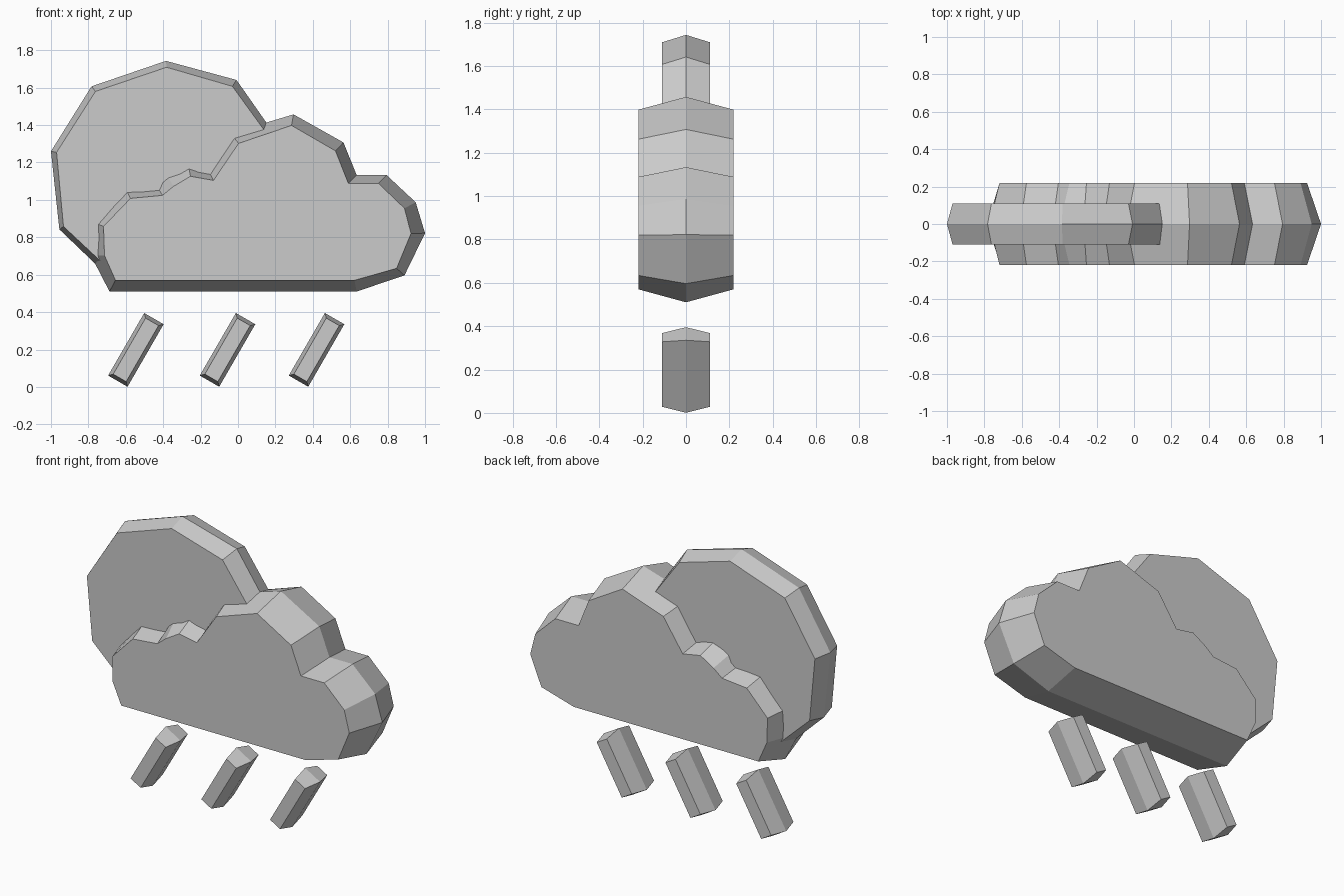
import bpy
import math


def puffed_slab(name, profile, half_depth):
    """Slab with a ridge at y=0: each profile row is (ridge x, ridge z, face x, face z)."""
    n = len(profile)
    verts = [(fx, -half_depth, fz) for _, _, fx, fz in profile]
    verts += [(rx, 0, rz) for rx, rz, _, _ in profile]
    verts += [(fx, half_depth, fz) for _, _, fx, fz in profile]
    faces = [tuple(range(n)), tuple(reversed(range(2 * n, 3 * n)))]
    for ring in (0, n):
        for i in range(n):
            j = (i + 1) % n
            faces.append((ring + j, ring + i, ring + n + i, ring + n + j))
    mesh = bpy.data.meshes.new(name)
    mesh.from_pydata(verts, [], faces)
    mesh.update()
    obj = bpy.data.objects.new(name, mesh)
    bpy.context.collection.objects.link(obj)
    return obj


# Thick front cloud, counter-clockwise from the bottom left
puffed_slab("front_cloud", [
    (-0.687, 0.51, -0.655, 0.57),
    (0.634, 0.51, 0.623, 0.57),
    (0.89, 0.596, 0.848, 0.634),
    (1.0, 0.822, 0.925, 0.82),
    (0.95, 0.987, 0.89, 0.955),
    (0.794, 1.133, 0.751, 1.088),
    (0.634, 1.133, 0.59, 1.088),
    (0.564, 1.307, 0.521, 1.262),
    (0.297, 1.457, 0.286, 1.398),
    (-0.04, 1.356, 0.003, 1.302),
    (-0.163, 1.168, -0.131, 1.104),
    (-0.27, 1.206, -0.254, 1.126),
    (-0.398, 1.163, -0.345, 1.072),
    (-0.436, 1.078, -0.404, 1.024),
    (-0.607, 1.072, -0.575, 1.008),
    (-0.773, 0.88, -0.719, 0.858),
    (-0.785, 0.70, -0.714, 0.703),
], 0.22)

# Thinner rear puff, ending inside the front cloud
puffed_slab("rear_cloud", [
    (-0.72, 0.617, -0.70, 0.64),
    (0.17, 1.387, 0.16, 1.345),
    (-0.008, 1.641, -0.03, 1.607),
    (-0.385, 1.743, -0.382, 1.709),
    (-0.783, 1.607, -0.762, 1.58),
    (-1.0, 1.26, -0.97, 1.254),
    (-0.955, 0.842, -0.933, 0.858),
], 0.11)

# Three slanted raindrops
tilt = math.radians(60)
ux, uz = math.cos(tilt), math.sin(tilt)
half_len, half_wid, inset = 0.193, 0.06, 0.02
for k, cx in enumerate((-0.546, -0.056, 0.42)):
    rows = []
    for a, b in ((-1, -1), (-1, 1), (1, 1), (1, -1)):
        row = []
        for d in (0, inset):
            l, w = a * (half_len - d), b * (half_wid - d)
            row += [cx + l * ux + w * uz, 0.198 + l * uz - w * ux]
        rows.append(row)
    puffed_slab(f"raindrop_{k + 1}", rows, 0.11)
